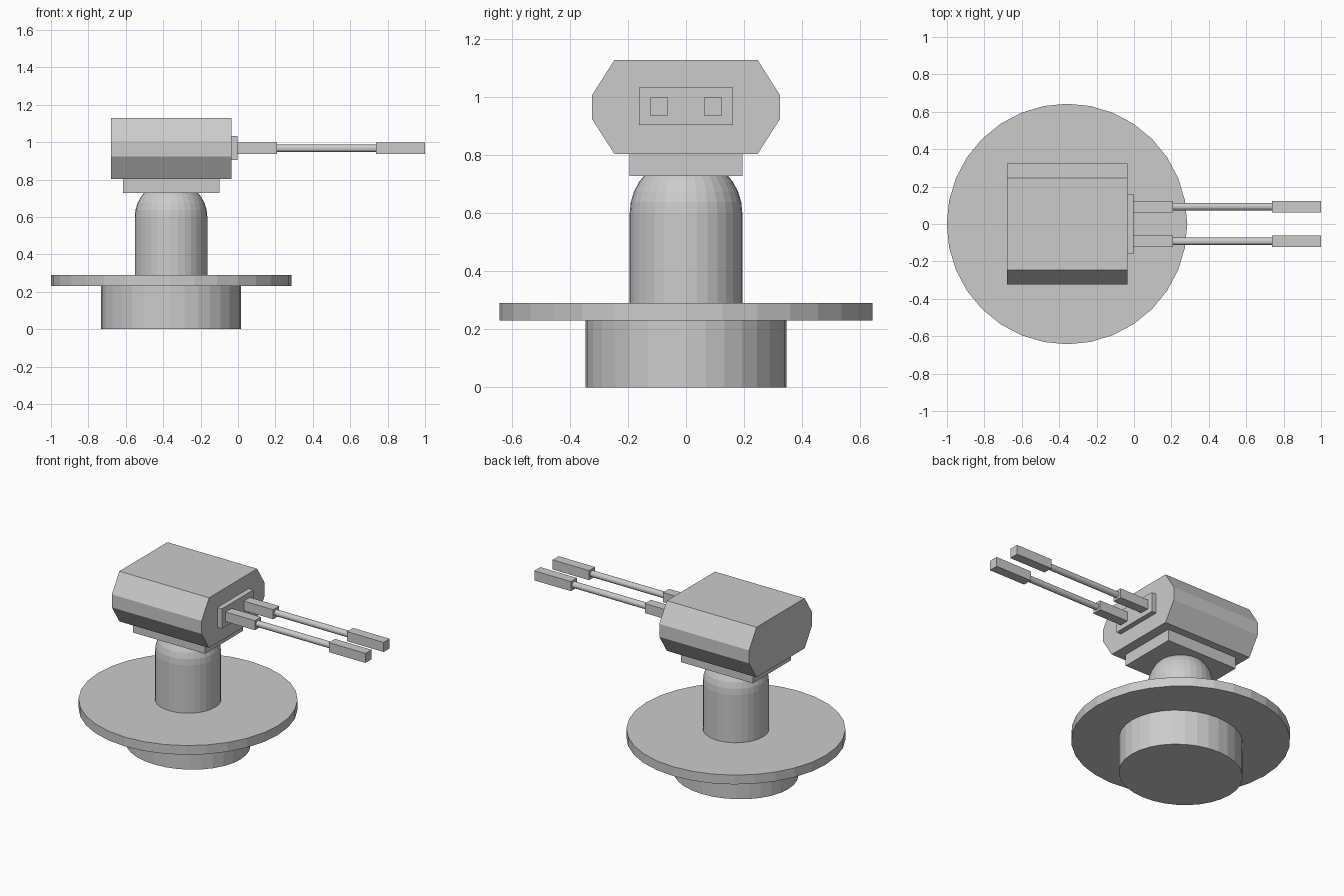
import bpy, bmesh, math

if "Cube" in bpy.data.objects:
    bpy.data.objects.remove(bpy.data.objects["Cube"])

grey = bpy.data.materials.new("light grey")
grey.diffuse_color = (0.6, 0.6, 0.6, 1)
grey.use_nodes = True
grey.node_tree.nodes["Principled BSDF"].inputs["Base Color"].default_value = grey.diffuse_color
CX = -0.358  # axis of the pedestal


def finish(name, bm):
    bmesh.ops.recalc_face_normals(bm, faces=bm.faces)
    me = bpy.data.meshes.new(name)
    bm.to_mesh(me)
    bm.free()
    me.materials.append(grey)
    ob = bpy.data.objects.new(name, me)
    bpy.context.collection.objects.link(ob)
    return ob


def box(name, x0, x1, y0, y1, z0, z1):
    return prism(name, [(y0, z0), (y1, z0), (y1, z1), (y0, z1)], x0, x1)


def prism(name, profile, x0, x1):
    """Extrude a (y, z) outline along x."""
    bm = bmesh.new()
    face = bm.faces.new([bm.verts.new((x0, y, z)) for y, z in profile])
    ext = bmesh.ops.extrude_face_region(bm, geom=[face])
    for v in ext["geom"]:
        if isinstance(v, bmesh.types.BMVert):
            v.co.x = x1
    return finish(name, bm)


def lathe(name, profile, sides=32, sy=1.0):
    """Stack rings of (radius, z) around the pedestal axis, capped at both ends."""
    bm = bmesh.new()
    rings = []
    for r, z in profile:
        rings.append([bm.verts.new((CX + r * math.cos(a), r * sy * math.sin(a), z))
                      for a in (2 * math.pi * i / sides for i in range(sides))])
    for lo, hi in zip(rings, rings[1:]):
        for i in range(sides):
            j = (i + 1) % sides
            bm.faces.new((lo[i], lo[j], hi[j], hi[i]))
    bm.faces.new(rings[0])
    bm.faces.new(rings[-1])
    return finish(name, bm)


# Pedestal: oval foot, wide disc, domed column
lathe("foot", [(0.375, 0), (0.375, 0.23)], sy=0.925)
lathe("base_disc", [(0.643, 0.23), (0.643, 0.29)])
R = 0.194
dome = [(R * math.cos(math.radians(11.25 * k)), 0.6 + R * math.sin(math.radians(11.25 * k)))
        for k in range(6)]
lathe("domed_column", [(R, 0.29)] + dome)

# Head: mounting plate, eight-sided housing, front plate
box("mounting_plate", -0.615, -0.10, -0.195, 0.195, 0.728, 0.805)
half = [(0.246, 0.803), (0.323, 0.923), (0.323, 1.007), (0.246, 1.128)]
prism("housing", half + [(-y, z) for y, z in reversed(half)], -0.678, -0.035)
box("front_plate", -0.035, -0.002, -0.161, 0.161, 0.904, 1.033)

# Twin barrels: square breech, round rod, square muzzle
GZ, H = 0.967, 0.031
for side, s in (("left", 1), ("right", -1)):
    gy = 0.093 * s
    box(side + "_breech", -0.002, 0.208, gy - H, gy + H, GZ - H, GZ + H)
    box(side + "_muzzle", 0.738, 1.0, gy - H, gy + H, GZ - H, GZ + H)
    ring = [(gy + 0.02 * math.cos(a), GZ + 0.02 * math.sin(a))
            for a in (2 * math.pi * i / 16 for i in range(16))]
    prism(side + "_rod", ring, 0.208, 0.738)
